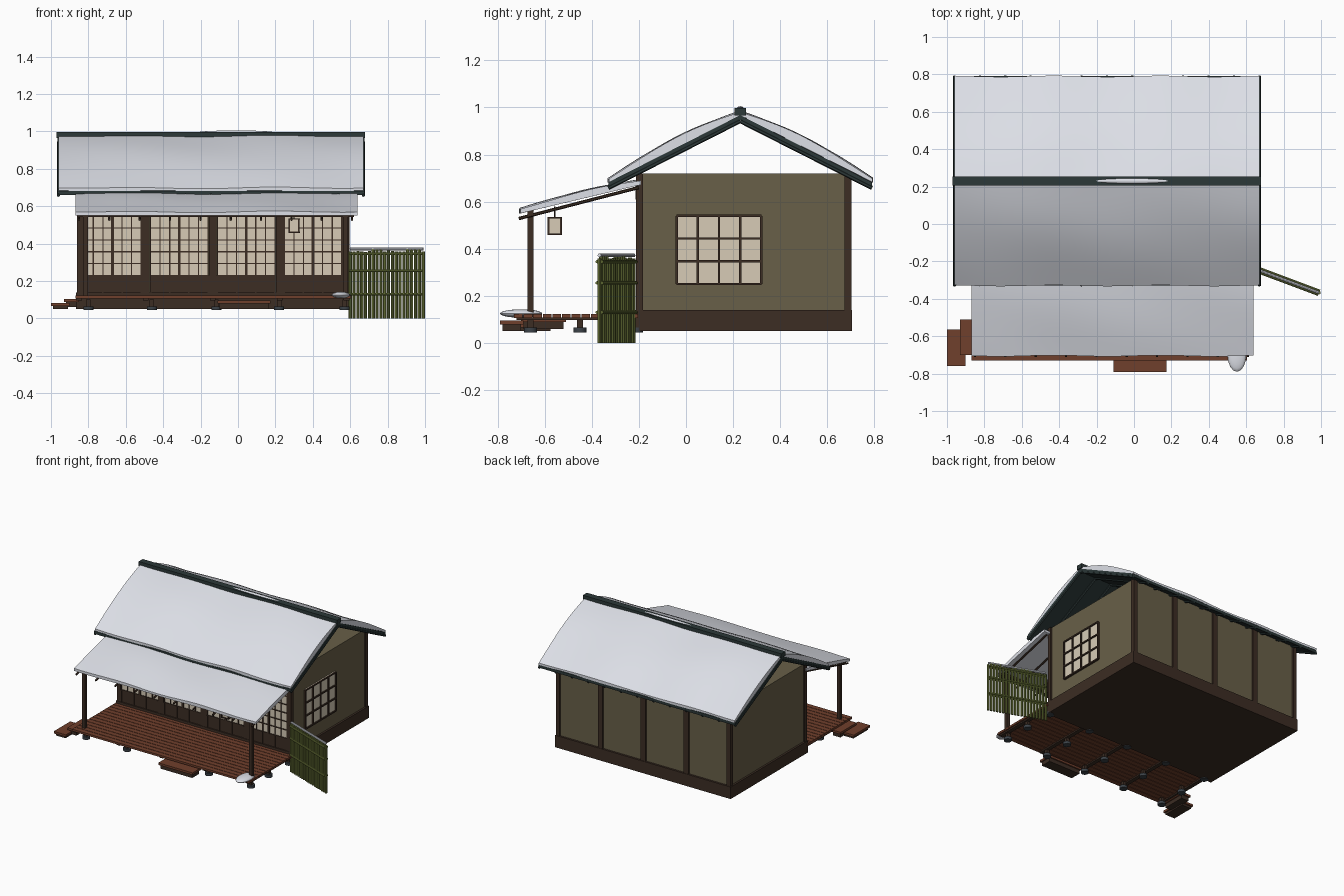
import bpy, bmesh, math, random
from mathutils import Matrix, Vector

random.seed(4)
if "Cube" in bpy.data.objects:
    bpy.data.objects.remove(bpy.data.objects["Cube"])


def material(name, *rgb):
    mat = bpy.data.materials.new(name)
    mat.use_nodes = True
    mat.diffuse_color = (*rgb, 1)
    mat.node_tree.nodes["Principled BSDF"].inputs["Base Color"].default_value = (*rgb, 1)
    return mat


snow = material("snow white", 0.75, 0.77, 0.83)
tile = material("slate tile", 0.025, 0.04, 0.04)
wood = material("dark timber", 0.045, 0.026, 0.017)
plaster = material("earth plaster", 0.14, 0.115, 0.065)
paper = material("window paper", 0.68, 0.6, 0.47)
plank = material("red brown plank", 0.16, 0.05, 0.025)
bamboo = material("green bamboo", 0.18, 0.22, 0.05)
stone = material("footing stone", 0.045, 0.055, 0.065)


def finish(name, bm, mat, smooth=False):
    bmesh.ops.recalc_face_normals(bm, faces=bm.faces)
    mesh = bpy.data.meshes.new(name)
    bm.to_mesh(mesh)
    bm.free()
    mesh.materials.append(mat)
    obj = bpy.data.objects.new(name, mesh)
    bpy.context.collection.objects.link(obj)
    if smooth:
        bpy.ops.object.select_all(action="DESELECT")
        obj.select_set(True)
        bpy.context.view_layer.objects.active = obj
        bpy.ops.object.shade_smooth_by_angle(angle=math.radians(40))
    return obj


def boxes(name, mat, bounds):
    """One object from boxes given as (x0, x1, y0, y1, z0, z1)."""
    bm = bmesh.new()
    for x0, x1, y0, y1, z0, z1 in bounds:
        place = Matrix.Translation(((x0 + x1) / 2, (y0 + y1) / 2, (z0 + z1) / 2))
        size = Matrix.Diagonal((x1 - x0, y1 - y0, z1 - z0, 1))
        bmesh.ops.create_cube(bm, size=1, matrix=place @ size)
    return finish(name, bm, mat)


def rods(name, mat, ends, radius, sides=8):
    """One object from round rods given as start and end points."""
    bm = bmesh.new()
    for a, b in ends:
        a, b = Vector(a), Vector(b)
        turn = (b - a).to_track_quat("Z", "Y").to_matrix().to_4x4()
        bmesh.ops.create_cone(bm, cap_ends=True, segments=sides, radius1=radius, radius2=radius,
                              depth=(b - a).length, matrix=Matrix.Translation((a + b) / 2) @ turn)
    return finish(name, bm, mat, True)


def slope(name, mat, x0, x1, low, high, thick, bulge=0, wave=0, cols=40, rows=14):
    """Sloping sheet between two (y, z) edges, with a swollen, wavy top."""
    bm = bmesh.new()
    bmesh.ops.create_grid(bm, x_segments=cols, y_segments=rows, size=0.5)
    base = bm.verts[:]
    for v in base:
        t = v.co.y + 0.5
        v.co = (x0 + (v.co.x + 0.5) * (x1 - x0),
                low[0] + t * (high[0] - low[0]), low[1] + t * (high[1] - low[1]))
    top = bmesh.ops.extrude_face_region(bm, geom=bm.faces[:])["geom"]
    for v in [g for g in top if isinstance(g, bmesh.types.BMVert)]:
        t = (v.co.y - low[0]) / (high[0] - low[0])
        ripple = wave * (math.sin(v.co.x * 9) + 0.6 * math.sin(v.co.x * 5 + t * 7))
        v.co.z += thick + bulge * math.sin(math.pi * t) + ripple
    for v in bm.verts:
        t = (v.co.y - low[0]) / (high[0] - low[0])
        v.co.y += (1 - t) * wave * math.sin(v.co.x * 11)
    return finish(name, bm, mat, bool(bulge))


def blob(name, mat, centre, size):
    bm = bmesh.new()
    bmesh.ops.create_uvsphere(bm, u_segments=16, v_segments=10, radius=1,
                              matrix=Matrix.Translation(centre) @ Matrix.Diagonal((*size, 1)))
    return finish(name, bm, mat, True)


# House body and timber frame
LEFT, RIGHT, FRONT, BACK = -0.85, 0.58, -0.2, 0.69
BASE, TOP = 0.14, 0.72
boxes("foundation_sill", wood, [(LEFT - .015, RIGHT + .015, FRONT - .015, BACK + .015, .05, BASE)])
boxes("plaster_walls", plaster, [(LEFT, RIGHT, FRONT, BACK, BASE, TOP)])
bay = (RIGHT - LEFT) / 4
columns = [LEFT + bay * i for i in range(5)]
boxes("wall_posts", wood, [(max(x - .02, LEFT - .01), min(x + .02, RIGHT + .01), y - .015, y + .015, BASE, TOP)
                           for x in columns for y in (FRONT + .003, BACK - .003)])
boxes("front_lintel", wood, [(LEFT, RIGHT, FRONT - .015, FRONT + .01, .61, .67)])


def lattice(u0, u1, v0, v1, cols, rows, bar):
    """Bars of a grid as (u0, u1, v0, v1)."""
    us = [u0 + (u1 - u0) * i / cols for i in range(cols + 1)]
    vs = [v0 + (v1 - v0) * i / rows for i in range(rows + 1)]
    return [(u - bar, u + bar, v0, v1) for u in us] + [(u0, u1, v - bar, v + bar) for v in vs]


# Sliding paper doors on the front
sheets, bars, kicks = [], [], []
for x in columns[:4]:
    a, b = x + .025, x + bay - .025
    sheets.append((a, b, FRONT - .004, FRONT, .23, .61))
    kicks.append((a, b, FRONT - .006, FRONT, BASE, .23))
    kicks += [(u - .004, u + .004, FRONT - .012, FRONT, BASE, .23)
              for u in (a, (2 * a + b) / 3, (a + 2 * b) / 3, b)]
    bars += [(p, q, FRONT - .01, FRONT, r, s) for p, q, r, s in lattice(a, b, .23, .61, 6, 6, .003)]
    bars.append(((a + b) / 2 - .007, (a + b) / 2 + .007, FRONT - .012, FRONT, .23, .61))
boxes("door_paper", paper, sheets)
boxes("door_kickboards", wood, kicks)
boxes("door_lattice", wood, bars)

# Window on the right wall
boxes("side_window_paper", paper, [(RIGHT, RIGHT + .006, -.04, .32, .25, .545)])
boxes("side_window_lattice", wood, [(RIGHT, RIGHT + .015, *bar)
                                    for bar in lattice(-.04, .32, .25, .54, 4, 3, .005)])

# Main roof: tile slab, ribs beneath and snow on top, for both slopes
RIDGE = 0.23
for side, eave in (("front", -.33), ("back", .79)):
    slope(side + "_roof_tiles", tile, -.965, .675, (eave, .66), (RIDGE, .945), .022, cols=1, rows=1)
    slope(side + "_roof_snow", snow, -.96, .67, (eave, .682), (RIDGE, .967), .016, .028, .003)
    rods(side + "_roof_ribs", tile,
         [((-.96 + 1.63 * i / 12, eave, .658), (-.96 + 1.63 * i / 12, RIDGE, .942)) for i in range(13)], .009, 6)
boxes("ridge_cap", tile, [(-.97, .68, RIDGE - .024, RIDGE + .024, .965, .998)])
blob("ridge_snow", snow, (-.01, RIDGE, .996), (.2, .014, .009))

# Porch roof on rafters, beam and two posts
slope("porch_snow", snow, -.87, .64, (-.705, .55), (-.19, .672), .02, .012, .003)
rods("porch_rafters", wood, [((-.85 + 1.46 * i / 9, -.71, .528), (-.85 + 1.46 * i / 9, -.2, .66))
                             for i in range(10)], .007, 6)
boxes("porch_beam", wood, [(-.86, .62, -.672, -.648, .542, .562)])
boxes("porch_posts", wood, [(x - .013, x + .013, -.673, -.647, .11, .56) for x in (-.815, .575)])

# Plank deck on stone footings
count = 13
step = .53 / count
boxes("deck_planks", plank, [(-.87, .605, -.73 + step * i, -.73 + step * (i + 1) - .004, .107, .122)
                             for i in range(count)])
feet = [(x, y) for x in (-.8, -.46, -.115, .22, .57) for y in (-.66, -.45, -.21)]
boxes("deck_joists", wood, [(x - .015, x + .015, -.72, -.2, .097, .108) for x in columns])
boxes("deck_stubs", wood, [(x - .012, x + .012, y - .012, y + .012, .06, .1) for x, y in feet])
rods("footing_stones", stone, [((x, y, .045), (x, y, .065)) for x, y in feet], .028, 10)


def bench(name, x0, x1, y0, y1, z0, z1):
    boxes(name, plank, [(x0, x1, y0, y1, z1 - .016, z1)])
    boxes(name + "_riser", wood, [(x0 + .01, x1 - .01, y0 + .01, y1 - .01, z0, z1 - .016)])


bench("front_step", -.11, .175, -.79, -.69, .05, .095)
bench("left_upper_step", -.93, -.85, -.7, -.51, .06, .105)
bench("left_lower_step", -1, -.9, -.76, -.565, .05, .082)
blob("deck_snow_heap", snow, (.55, -.7, .125), (.05, .09, .018))

# Hanging lantern
lx, ly = .3, -.557
boxes("lantern_paper", paper, [(lx - .024, lx + .024, ly - .024, ly + .024, .463, .53)])
boxes("lantern_frame", wood,
      [(lx - .031, lx + .031, ly - .031, ly + .031, z, z + .007) for z in (.458, .528)]
      + [(lx + sx * .026 - .004, lx + sx * .026 + .004, ly + sy * .026 - .004, ly + sy * .026 + .004, .46, .53)
         for sx in (-1, 1) for sy in (-1, 1)])
rods("lantern_cord", wood, [((lx, ly, .53), (lx, ly, .58))], .003)

# Bamboo fence set at an angle from the front right corner
start, end = Vector((.6, -.222, 0)), Vector((.99, -.368, 0))
spots = [start.lerp(end, i / 19) for i in range(20)]
rods("fence_canes", bamboo, [(p, p + Vector((0, 0, random.uniform(.355, .372)))) for p in spots], .0085)
across = Vector((.004, .01, 0))
rods("fence_rails", bamboo, [(start + s * across + Vector((0, 0, z)), end + s * across + Vector((0, 0, z)))
                             for z in (.13, .255, .345) for s in (-1, 1)], .007)
rods("fence_snow", snow, [(start + Vector((0, 0, .372)), end + Vector((0, 0, .372)))], .008)
